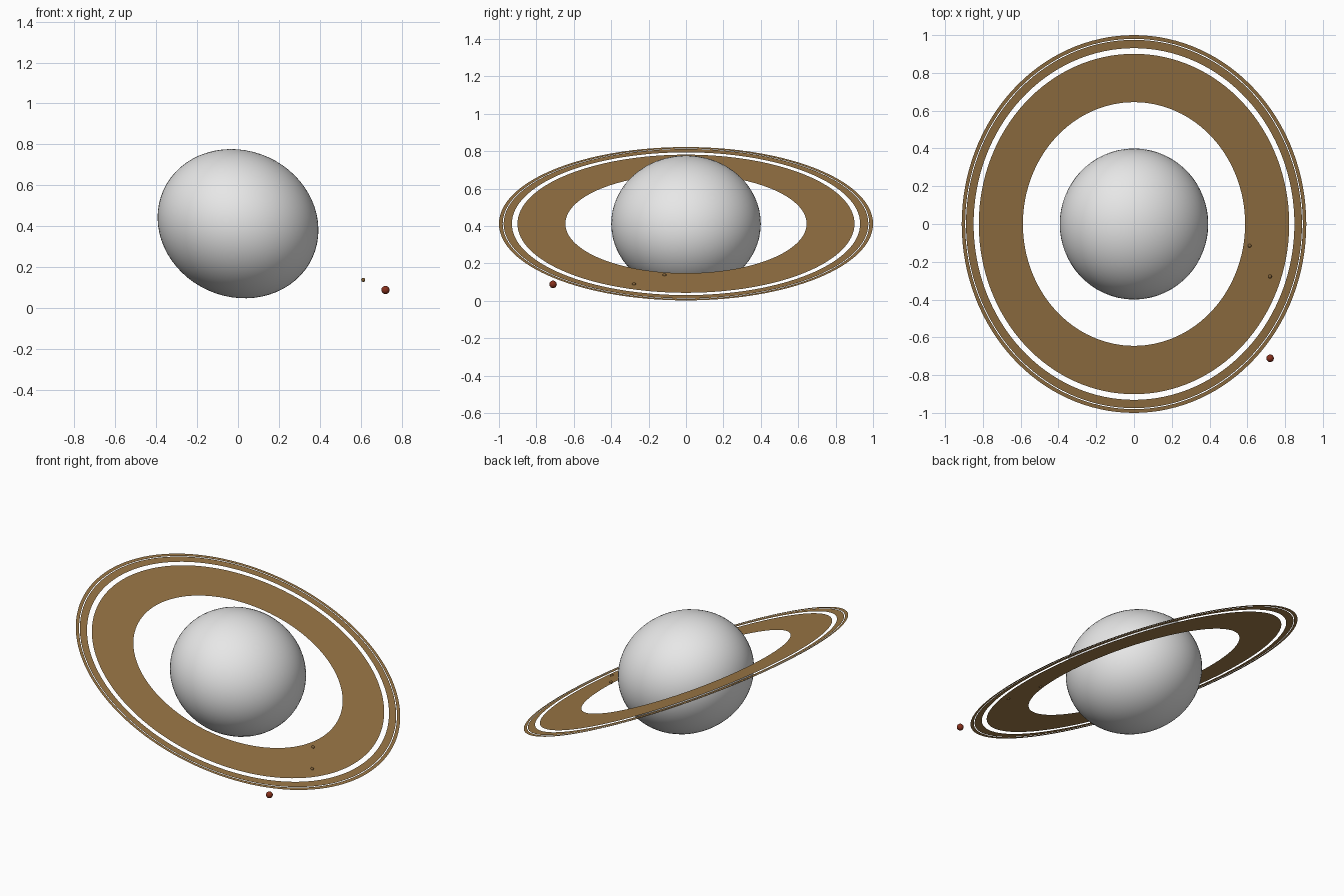
import bpy
import bmesh
import math
from mathutils import Matrix, Vector

cube = bpy.data.objects.get("Cube")
if cube:
    bpy.data.objects.remove(cube, do_unlink=True)

# Shared frame: the whole system leans about the y axis, low on the +x side
TILT = Matrix.Translation((0, 0, 0.4125)) @ Matrix.Rotation(math.radians(24.2), 4, 'Y')


def material(name, rgb):
    mat = bpy.data.materials.new(name)
    mat.use_nodes = True
    colour = (*rgb, 1.0)
    mat.diffuse_color = colour
    mat.node_tree.nodes["Principled BSDF"].inputs["Base Color"].default_value = colour
    return mat


def add_object(name, bm, mat, smooth):
    mesh = bpy.data.meshes.new(name)
    bm.to_mesh(mesh)
    bm.free()
    for face in mesh.polygons:
        face.use_smooth = smooth
    mesh.materials.append(mat)
    obj = bpy.data.objects.new(name, mesh)
    obj.matrix_world = TILT
    bpy.context.collection.objects.link(obj)
    return obj


def ball(name, centre, radii, mat, segments):
    bm = bmesh.new()
    shape = Matrix.Translation(Vector(centre)) @ Matrix.Diagonal((*radii, 1))
    bmesh.ops.create_uvsphere(bm, u_segments=segments, v_segments=segments // 2,
                              radius=1, matrix=shape)
    return add_object(name, bm, mat, True)


def ring(name, inner, outer, mat, segments=128):
    # Flat annulus, one sheet of quads facing up
    bm = bmesh.new()
    loops = []
    for radius in (inner, outer):
        loops.append([bm.verts.new((radius * math.cos(a), radius * math.sin(a), 0))
                      for a in (2 * math.pi * i / segments for i in range(segments))])
    for i in range(segments):
        j = (i + 1) % segments
        bm.faces.new((loops[0][i], loops[1][i], loops[1][j], loops[0][j]))
    return add_object(name, bm, mat, False)


grey = material("planet grey", (0.8, 0.8, 0.8))
tan = material("ring brown", (0.33, 0.187, 0.062))
brown = material("small moon brown", (0.22, 0.12, 0.04))
red = material("large moon red", (0.24, 0.03, 0.012))

# Flattened planet
ball("planet", (0, 0, 0), (0.4, 0.4, 0.357), grey, 64)

# Three concentric rings with gaps
ring("inner_ring", 0.645, 0.901, tan)
ring("middle_ring", 0.931, 0.975, tan)
ring("outer_ring", 0.980, 1.0, tan)

# Moons in the ring plane
ball("inner_moon", (0.671, -0.115, 0), (0.01,) * 3, brown, 16)
ball("middle_moon", (0.789, -0.278, 0), (0.01,) * 3, brown, 16)
ball("outer_moon", (0.790, -0.711, 0), (0.02,) * 3, red, 24)
